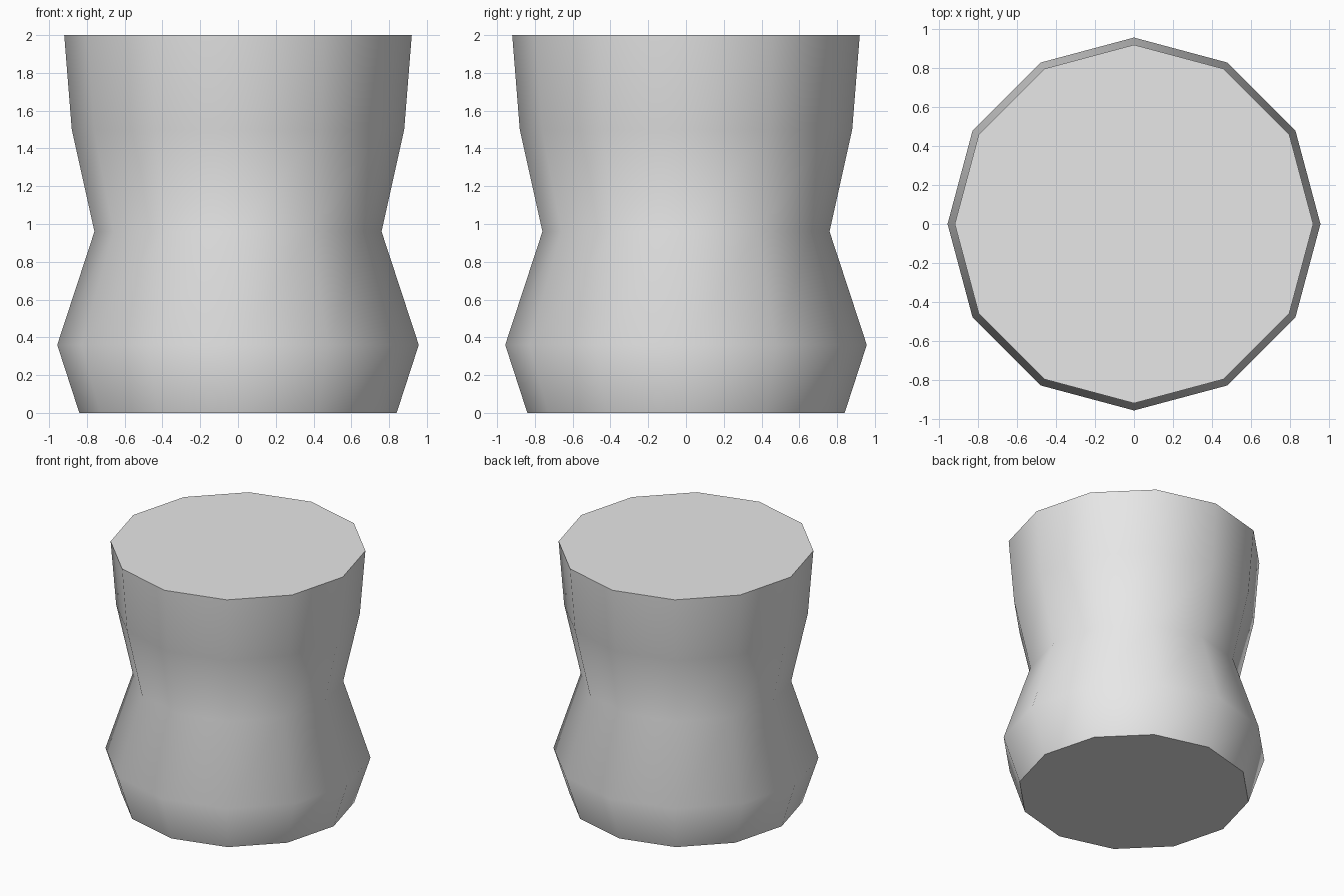
import bpy
import bmesh
from math import cos, sin, radians, tau

cube = bpy.data.objects.get("Cube")
if cube:
    bpy.data.objects.remove(cube, do_unlink=True)

SIDES = 12
# (radius, height) from foot to rim
PROFILE = [(0.84, 0), (0.957, 0.36), (0.76, 0.96), (0.88, 1.5), (0.92, 2)]

# Single plain grey
grey = bpy.data.materials.new("light_grey")
grey.use_nodes = True
colour = (0.8, 0.8, 0.8, 1)
grey.diffuse_color = colour
grey.node_tree.nodes["Principled BSDF"].inputs["Base Color"].default_value = colour

# Waisted body: stacked rings bridged by quads, closed by flat caps
bm = bmesh.new()
rings = [[bm.verts.new((r * cos(tau * i / SIDES), r * sin(tau * i / SIDES), z))
          for i in range(SIDES)] for r, z in PROFILE]
for low, high in zip(rings, rings[1:]):
    for i in range(SIDES):
        j = (i + 1) % SIDES
        bm.faces.new((low[i], low[j], high[j], high[i]))
bm.faces.new(rings[0][::-1])
bm.faces.new(rings[-1])

mesh = bpy.data.meshes.new("waisted_body")
bm.to_mesh(mesh)
bm.free()
mesh.materials.append(grey)
body = bpy.data.objects.new("waisted_body", mesh)
bpy.context.collection.objects.link(body)

# Smooth sides, sharp cap edges
bpy.ops.object.select_all(action="DESELECT")
body.select_set(True)
bpy.context.view_layer.objects.active = body
bpy.ops.object.shade_smooth_by_angle(angle=radians(60))
